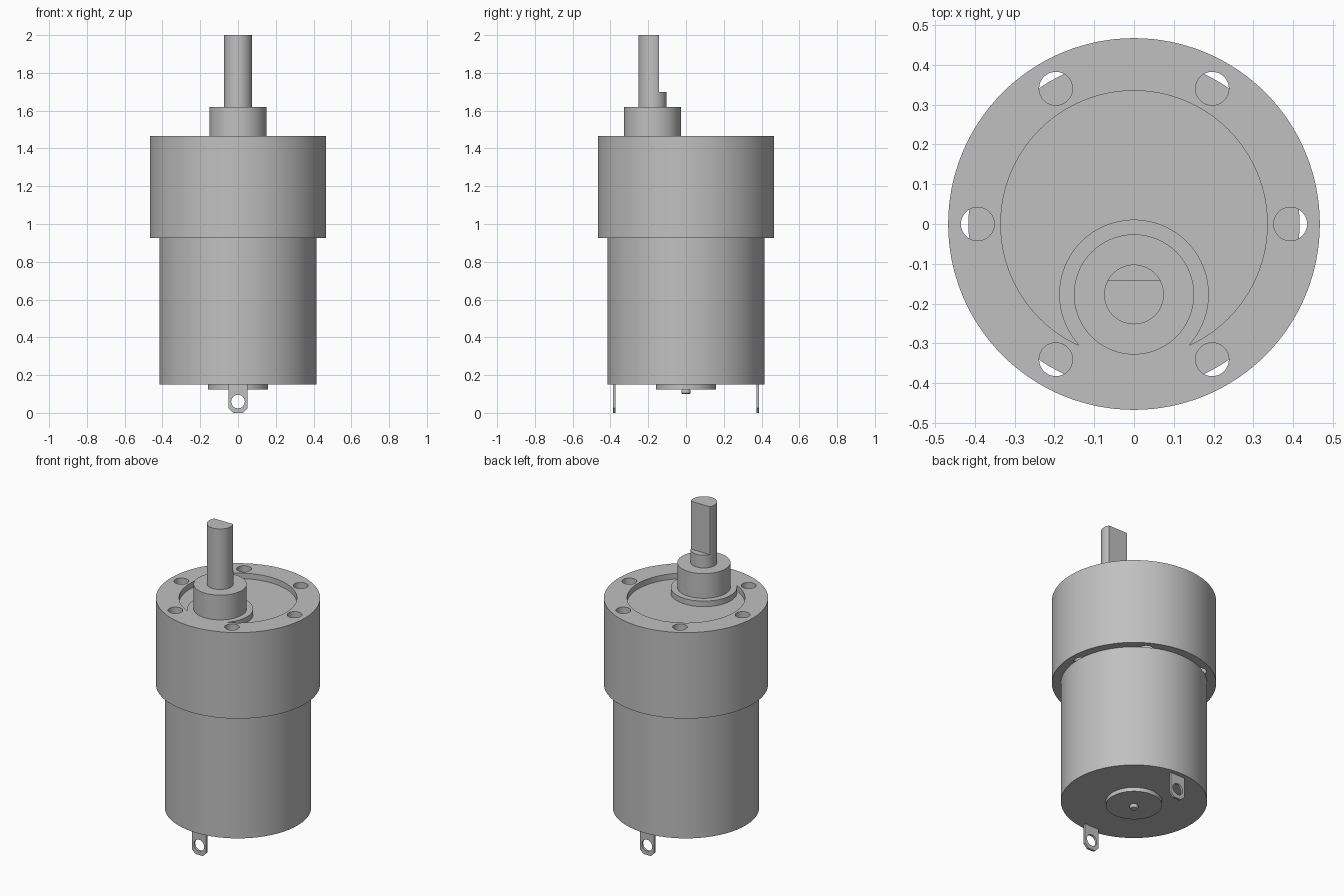
import bpy, bmesh, math
from mathutils import Matrix

if "Cube" in bpy.data.objects:
    bpy.data.objects.remove(bpy.data.objects["Cube"], do_unlink=True)

metal = bpy.data.materials.new("grey_metal")
metal.use_nodes = True
GREY = (0.53, 0.53, 0.53, 1)
metal.diffuse_color = GREY
metal.node_tree.nodes["Principled BSDF"].inputs["Base Color"].default_value = GREY

SHAFT_Y = -0.177
TOP = 1.465
BASE = 0.925


def add_object(name, bm):
    bmesh.ops.recalc_face_normals(bm, faces=bm.faces)
    mesh = bpy.data.meshes.new(name)
    bm.to_mesh(mesh)
    bm.free()
    mesh.materials.append(metal)
    obj = bpy.data.objects.new(name, mesh)
    bpy.context.collection.objects.link(obj)
    return obj


def cylinder(name, radius, z0, z1, x=0, y=0, sides=96):
    bm = bmesh.new()
    bmesh.ops.create_cone(bm, cap_ends=True, segments=sides, radius1=radius, radius2=radius,
                          depth=z1 - z0, matrix=Matrix.Translation((x, y, (z0 + z1) / 2)))
    return add_object(name, bm)


def box(name, low, high):
    bm = bmesh.new()
    bmesh.ops.create_cube(bm, size=1)
    for v in bm.verts:
        v.co = [l if c < 0 else h for c, l, h in zip(v.co, low, high)]
    return add_object(name, bm)


def apply(obj, mod):
    bpy.context.view_layer.objects.active = obj
    bpy.ops.object.modifier_apply(modifier=mod.name)


def cut(obj, cutter):
    mod = obj.modifiers.new("cut", "BOOLEAN")
    mod.operation = "DIFFERENCE"
    mod.solver = "EXACT"
    mod.object = cutter
    apply(obj, mod)
    bpy.data.objects.remove(cutter, do_unlink=True)


# Motor can
motor = cylinder("motor_can", 0.416, 0.15, BASE, sides=128)

# Gearbox with a crescent recess around the raised output pad
gearbox = cylinder("gearbox", 0.467, BASE, TOP, sides=128)
recess = cylinder("recess_cutter", 0.335, TOP - 0.035, TOP + 0.1)
cut(recess, cylinder("pad_cutter", 0.188, TOP - 0.2, TOP + 0.2, y=SHAFT_Y))
cut(gearbox, recess)

# Six mounting holes through the gearbox
for i in range(6):
    a = math.radians(60 * i)
    cut(gearbox, cylinder("hole_cutter", 0.042, BASE - 0.1, TOP + 0.1,
                          0.393 * math.cos(a), 0.393 * math.sin(a), 32))

# Output collar and D-shaped shaft
collar = cylinder("output_collar", 0.151, TOP, 1.62, y=SHAFT_Y)
shaft = cylinder("output_shaft", 0.075, 1.62, 2.0, y=SHAFT_Y, sides=64)
cut(shaft, box("flat_cutter", (-0.2, -0.142, 1.7), (0.2, 0.1, 2.1)))

# Rear bearing cap and rounded shaft end
cap = cylinder("rear_bearing_cap", 0.16, 0.125, 0.15)
pin = cylinder("rear_shaft_end", 0.025, 0.1, 0.126, sides=32)
bevel = pin.modifiers.new("round", "BEVEL")
bevel.width = 0.01
bevel.segments = 3
apply(pin, bevel)


# Solder tabs with chamfered ends and an eyelet
def solder_tab(name, y):
    w, c, t = 0.05, 0.025, 0.007
    profile = [(-w, 0.15), (-w, c), (c - w, 0), (w - c, 0), (w, c), (w, 0.15)]
    bm = bmesh.new()
    face = bm.faces.new([bm.verts.new((x, y - t, z)) for x, z in profile])
    new = bmesh.ops.extrude_face_region(bm, geom=[face])["geom"]
    bmesh.ops.translate(bm, vec=(0, 2 * t, 0),
                        verts=[g for g in new if isinstance(g, bmesh.types.BMVert)])
    tab = add_object(name, bm)
    eyelet = cylinder("eyelet_cutter", 0.036, -0.1, 0.1, sides=32)
    eyelet.data.transform(Matrix.Translation((0, y, 0.06)) @ Matrix.Rotation(math.pi / 2, 4, "X"))
    cut(tab, eyelet)
    return tab


tabs = [solder_tab("front_solder_tab", -0.38), solder_tab("back_solder_tab", 0.38)]

# Smooth round walls, crisp edges
bpy.ops.object.select_all(action="DESELECT")
for obj in [motor, gearbox, collar, shaft, cap, pin] + tabs:
    obj.select_set(True)
    bpy.context.view_layer.objects.active = obj
bpy.ops.object.shade_smooth_by_angle(angle=math.radians(30))
